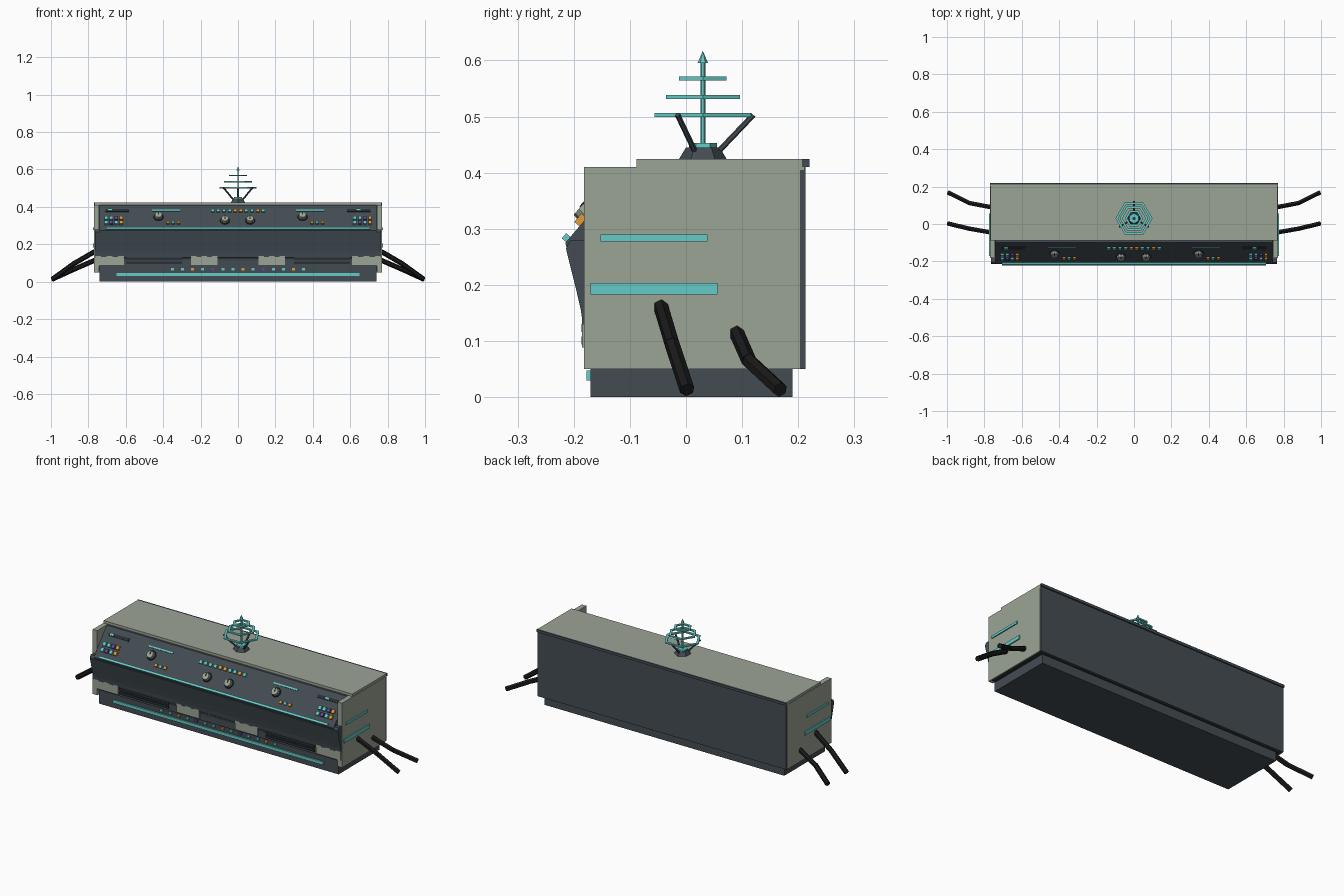
import bpy, bmesh, math
from mathutils import Matrix, Vector

if "Cube" in bpy.data.objects:
    bpy.data.objects.remove(bpy.data.objects["Cube"])


def material(name, rgb):
    m = bpy.data.materials.new(name)
    m.diffuse_color = (*rgb, 1)
    m.use_nodes = True
    m.node_tree.nodes["Principled BSDF"].inputs["Base Color"].default_value = m.diffuse_color
    return m


SAGE = material("sage grey", (0.33, 0.37, 0.30))
SLATE = material("slate", (0.056, 0.073, 0.086))
TRIM = material("dark trim", (0.022, 0.028, 0.034))
BLACK = material("cable black", (0.010, 0.010, 0.010))
CYAN = material("cyan", (0.13, 0.60, 0.57))
ORANGE = material("orange", (0.75, 0.33, 0.04))
PURPLE = material("purple", (0.14, 0.06, 0.38))


def finish(name, bm, mat):
    bmesh.ops.recalc_face_normals(bm, faces=bm.faces)
    me = bpy.data.meshes.new(name)
    bm.to_mesh(me)
    bm.free()
    me.materials.append(mat)
    ob = bpy.data.objects.new(name, me)
    bpy.context.collection.objects.link(ob)
    return ob


def box(name, x, y, z, mat):
    """Box from (low, high) pairs."""
    bm = bmesh.new()
    c = Vector([(a + b) / 2 for a, b in (x, y, z)])
    s = [b - a for a, b in (x, y, z)]
    bmesh.ops.create_cube(bm, size=1, matrix=Matrix.Translation(c) @ Matrix.Diagonal((*s, 1)))
    return finish(name, bm, mat)


def prism(name, half, profile, mat):
    """Extrude a y-z profile across x."""
    bm = bmesh.new()
    f = bm.faces.new([bm.verts.new((-half, y, z)) for y, z in profile])
    r = bmesh.ops.extrude_face_region(bm, geom=[f])
    for v in r["geom"]:
        if isinstance(v, bmesh.types.BMVert):
            v.co.x = half
    return finish(name, bm, mat)


def rod(name, pts, r, mat, sides=6, r2=None):
    """Faceted rod through points."""
    bm = bmesh.new()
    pts = [Vector(p) for p in pts]
    for a, b in zip(pts, pts[1:]):
        d = b - a
        m = Matrix.Translation((a + b) / 2) @ d.to_track_quat('Z', 'Y').to_matrix().to_4x4()
        bmesh.ops.create_cone(bm, cap_ends=True, segments=sides, radius1=r,
                              radius2=r if r2 is None else r2, depth=d.length, matrix=m)
    return finish(name, bm, mat)


# Sloped control face: local x across, y up the slope, z outwards
LOW, TOP = Vector((0, -0.215, 0.275)), Vector((0, -0.10, 0.41))
UP = (TOP - LOW).normalized()
OUT = Vector((1, 0, 0)).cross(UP)


def slope(x, z):
    p = LOW + (TOP - LOW) * ((z - LOW.z) / (TOP.z - LOW.z))
    m = Matrix((Vector((1, 0, 0)), UP, OUT)).transposed().to_4x4()
    return Matrix.Translation((x, p.y, p.z)) @ m


def key(name, x, z, w, h, t, mat):
    bm = bmesh.new()
    bmesh.ops.create_cube(bm, size=1, matrix=slope(x, z) @ Matrix.Translation((0, 0, t / 2))
                          @ Matrix.Diagonal((w, h, t, 1)))
    return finish(name, bm, mat)


def knob(x, z):
    for name, r, a, b, mat in (("knob_collar", 0.027, 0, 0.006, TRIM), ("knob", 0.022, 0.006, 0.021, SAGE)):
        bm = bmesh.new()
        bmesh.ops.create_cone(bm, cap_ends=True, segments=10, radius1=r, radius2=r * 0.88, depth=b - a,
                              matrix=slope(x, z) @ Matrix.Translation((0, 0, (a + b) / 2)))
        finish(name, bm, mat)
    key("knob_pointer", x, z + 0.006, 0.005, 0.018, 0.023, TRIM)


# Cabinet
box("base", (-0.74, 0.74), (-0.17, 0.19), (0, 0.08), SLATE)
prism("console_body", 0.74, [(0.2, 0.06), (0.2, 0.41), (-0.10, 0.41), (-0.215, 0.275), (-0.17, 0.08), (-0.17, 0.06)], SLATE)
prism("lower_front", 0.765, [(-0.165, 0.08), (-0.165, 0.28), (-0.206, 0.28), (-0.214, 0.265), (-0.188, 0.16),
                             (-0.184, 0.13), (-0.178, 0.125), (-0.178, 0.08)], SLATE)
box("under_plate", (-0.765, 0.765), (-0.165, 0.205), (0.05, 0.065), TRIM)
box("top_plate", (-0.768, 0.768), (-0.088, 0.21), (0.405, 0.424), SAGE)
box("back_panel", (-0.768, 0.768), (0.195, 0.213), (0.05, 0.41), SLATE)
box("back_lip", (-0.77, 0.77), (0.207, 0.22), (0.41, 0.424), SLATE)
for s in (-1, 1):
    def span(a, b):
        return tuple(sorted((s * a, s * b)))
    box("end_panel", span(0.742, 0.77), (-0.182, 0.203), (0.05, 0.41), SAGE)
    box("end_upper_stripe", span(0.769, 0.776), (-0.152, 0.038), (0.277, 0.29), CYAN)
    box("end_lower_stripe", span(0.769, 0.776), (-0.17, 0.056), (0.183, 0.203), CYAN)
    # Trailing cables
    rod("front_cable", [(s * 0.765, -0.045, 0.162), (s * 0.88, -0.025, 0.095), (s * 0.993, 0.002, 0.013)], 0.0135, BLACK)
    rod("rear_cable", [(s * 0.765, 0.09, 0.115), (s * 0.88, 0.112, 0.065), (s * 0.993, 0.168, 0.013)], 0.0135, BLACK)
    # Front vents and plates
    for k in range(2):
        box("vent_slat", span(0.30, 0.60), (-0.186, -0.17), (0.094 + k * 0.022, 0.108 + k * 0.022), TRIM)
    for a, b in ((0.11, 0.25), (0.61, 0.763)):
        box("front_plate", span(a, b), (-0.185, -0.17), (0.088, 0.133), SAGE)
        w = (b - a) / 5
        for k in (0, 2, 4):
            box("plate_tab", span(a + k * w, a + (k + 1) * w), (-0.185, -0.17), (0.133, 0.139), SAGE)

# Lights along the base
box("base_light_strip", (-0.65, 0.65), (-0.177, -0.168), (0.03, 0.047), CYAN)
cols = [CYAN, CYAN, ORANGE, CYAN, PURPLE]
for i in range(14):
    x = -0.351 + i * 0.054
    box("base_button", (x - 0.008, x + 0.008), (-0.178, -0.168), (0.06, 0.073), cols[i % 5])

# Control face
key("edge_light", 0, 0.281, 1.41, 0.012, 0.01, CYAN)
for i in range(10):
    key("centre_button", -0.135 + i * 0.03, 0.376, 0.018, 0.018, 0.01, ORANGE if i in (4, 5, 8) else CYAN)
for x in (-0.07, 0.065):
    knob(x, 0.326)
for cx in (-0.385, 0.385):
    key("indicator_line", cx, 0.378, 0.15, 0.008, 0.006, CYAN)
    knob(cx - 0.04, 0.346)
    for i in range(3):
        key("small_button", cx + 0.01 + i * 0.028, 0.313, 0.016, 0.016, 0.01, CYAN if i == 1 else ORANGE)
for cx in (-0.665, 0.665):
    key("slider_slot", cx + (0.02 if cx < 0 else -0.02), 0.379, 0.125, 0.016, 0.005, TRIM)
    key("slider_grip", cx - 0.02, 0.379, 0.022, 0.012, 0.01, CYAN)
    for r in range(2):
        for i, m in enumerate((CYAN, CYAN if r else PURPLE, PURPLE if r else CYAN, ORANGE)):
            key("cluster_button", cx - 0.04 + i * 0.027, 0.312 + r * 0.024, 0.018, 0.02, 0.012, m)

# Antenna
CY = 0.03
rod("antenna_base", [(0, CY, 0.42), (0, CY, 0.445)], 0.045, SLATE, 6, 0.03)
rod("antenna_collar", [(0, CY, 0.445), (0, CY, 0.453)], 0.025, CYAN)
rod("antenna_mast", [(0, CY, 0.445), (0, CY, 0.6)], 0.0045, CYAN)
rod("antenna_tip", [(0, CY, 0.595), (0, CY, 0.617)], 0.0095, CYAN, 6, 0)
for z, R in ((0.503, 0.099), (0.535, 0.076), (0.568, 0.049)):
    bm = bmesh.new()
    loops = []
    for r, dz in ((R, -0.0035), (R, 0.0035), (R - 0.014, 0.0035), (R - 0.014, -0.0035)):
        loops.append([bm.verts.new((r * math.cos(k * math.pi / 3), CY + r * math.sin(k * math.pi / 3), z + dz))
                      for k in range(6)])
    for j in range(4):
        a, b = loops[j], loops[(j + 1) % 4]
        for k in range(6):
            n = (k + 1) % 6
            bm.faces.new((a[k], a[n], b[n], b[k]))
    finish("antenna_ring", bm, CYAN)
for deg in (90, 210, 330):
    c, s = math.cos(math.radians(deg)), math.sin(math.radians(deg))
    rod("antenna_strut", [(0.03 * c, CY + 0.03 * s, 0.44), (0.09 * c, CY + 0.09 * s, 0.503)], 0.005, SLATE)
